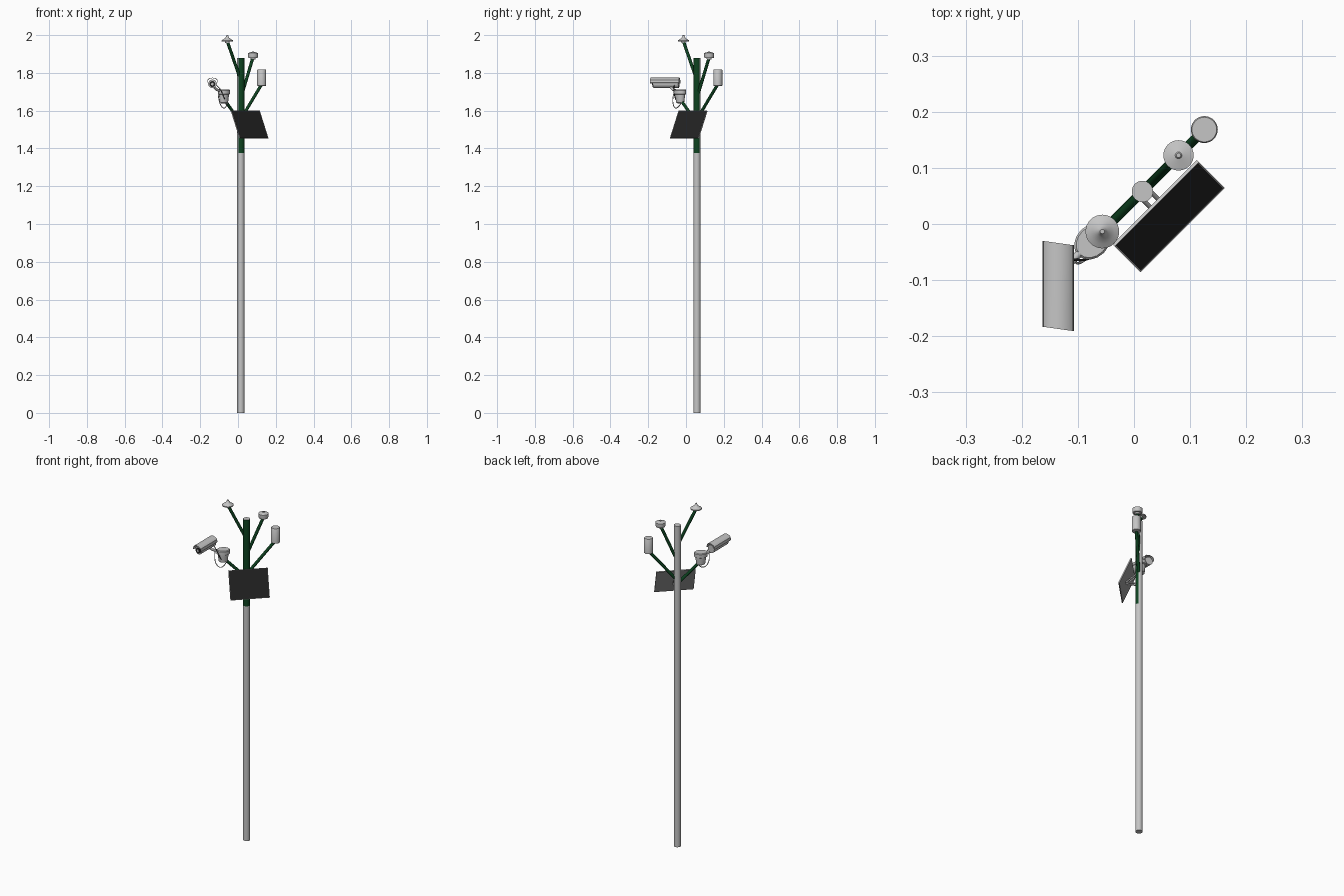
import bpy, bmesh, math
from mathutils import Vector, Matrix

if "Cube" in bpy.data.objects:
    bpy.data.objects.remove(bpy.data.objects["Cube"])

PX, PY = 0.015, 0.058          # pole axis
S = math.sqrt(0.5)


def W(u, v, z):
    """u runs along the branch plane, v points towards the panel side."""
    return Vector((PX + (u + v) * S, PY + (u - v) * S, z))


def material(name, rgb):
    m = bpy.data.materials.new(name)
    m.diffuse_color = (*rgb, 1)
    m.use_nodes = True
    m.node_tree.nodes["Principled BSDF"].inputs["Base Color"].default_value = m.diffuse_color
    return m


GREY = material("light grey", (0.56, 0.56, 0.56))
GREEN = material("dark green", (0.004, 0.055, 0.014))
BLACK = material("panel black", (0.017, 0.017, 0.017))
BACK = material("panel back grey", (0.32, 0.32, 0.32))


def finish(name, bm, mats, smooth=True):
    bmesh.ops.recalc_face_normals(bm, faces=bm.faces)
    me = bpy.data.meshes.new(name)
    bm.to_mesh(me)
    bm.free()
    for m in mats:
        me.materials.append(m)
    ob = bpy.data.objects.new(name, me)
    bpy.context.collection.objects.link(ob)
    if smooth:
        bpy.context.view_layer.objects.active = ob
        ob.select_set(True)
        bpy.ops.object.shade_smooth_by_angle(angle=math.radians(35))
        ob.select_set(False)
    return ob


def lathe(name, profile, centre, mats, n=32, rule=None, squash=1.0):
    """Turn (radius, z) pairs round a vertical axis at centre."""
    bm = bmesh.new()
    rings = []
    for r, z in profile:
        ring = []
        for i in range(n):
            a = 2 * math.pi * i / n
            off = W(r * math.cos(a), r * squash * math.sin(a), z) - W(0, 0, 0)
            ring.append(bm.verts.new((centre.x + off.x, centre.y + off.y, z)))
        rings.append(ring)
    for a, b in zip(rings, rings[1:]):
        for i in range(n):
            j = (i + 1) % n
            bm.faces.new((a[i], a[j], b[j], b[i]))
    bm.faces.new(rings[0])
    bm.faces.new(rings[-1])
    bmesh.ops.recalc_face_normals(bm, faces=bm.faces)
    if rule:
        for f in bm.faces:
            f.material_index = rule(f)
    return finish(name, bm, mats)


def tube(name, pts, r, mat, smooth=False):
    cu = bpy.data.curves.new(name, 'CURVE')
    cu.dimensions = '3D'
    cu.bevel_depth = r
    cu.bevel_resolution = 3
    cu.use_fill_caps = True
    sp = cu.splines.new('NURBS' if smooth else 'POLY')
    sp.points.add(len(pts) - 1)
    for p, q in zip(sp.points, pts):
        p.co = (*q, 1)
    if smooth:
        sp.use_endpoint_u = True
        sp.order_u = 4
        sp.resolution_u = 6
    cu.materials.append(mat)
    ob = bpy.data.objects.new(name, cu)
    bpy.context.collection.objects.link(ob)


def prism(name, pts, y0, y1, mat, shear=0.0):
    """Extrude an (x, z) outline along y, with optional skewed ends."""
    bm = bmesh.new()
    loops = [[bm.verts.new((x, y - shear * (x + 0.135), z)) for x, z in pts]
             for y in (y0, y1)]
    n = len(pts)
    for i in range(n):
        j = (i + 1) % n
        bm.faces.new((loops[0][i], loops[0][j], loops[1][j], loops[1][i]))
    for l in loops:
        bm.faces.new(l)
    return finish(name, bm, [mat])


def circle(x, z, r, n=16):
    return [(x + r * math.cos(2 * math.pi * (i + .5) / n),
             z + r * math.sin(2 * math.pi * (i + .5) / n)) for i in range(n)]


# Pole: the upper half facing the panel is green
def pole_rule(f):
    c, n = f.calc_center_median(), f.normal
    return int(c.z > 1.375 and abs(n.z) < 0.5 and n.x - n.y > 0)


lathe("pole", [(0.019, 0), (0.019, 1.375), (0.019, 1.88)], W(0, 0, 0),
      [GREY, GREEN], 32, pole_rule)

# Branches
for name, z0, u1, z1 in (("wind_branch", 1.76, -0.101, 1.967),
                         ("puck_branch", 1.667, 0.091, 1.882),
                         ("canister_branch", 1.555, 0.156, 1.74),
                         ("camera_branch", 1.535, -0.12, 1.655)):
    tube(name, [W(0, 0, z0), W(u1, 0, z1)], 0.0085, GREEN)

# Sensors on the branch tips
lathe("cone_sensor", [(0.011, 1.958), (0.012, 1.966), (0.03, 1.966), (0.03, 1.972),
                      (0.022, 1.977), (0.010, 1.986), (0.005, 1.996), (0.004, 2.0)],
      W(-0.101, 0, 0), [GREY])
lathe("puck_sensor", [(0.012, 1.872), (0.014, 1.88), (0.025, 1.88), (0.027, 1.888),
                      (0.027, 1.905), (0.006, 1.911), (0.004, 1.914)],
      W(0.091, 0, 0), [GREY])
lathe("canister_sensor", [(0.022, 1.731), (0.024, 1.733), (0.024, 1.815), (0.022, 1.818)],
      W(0.156, 0, 0), [GREY])

# Dome camera housing
lathe("dome_camera", [(0.012, 1.637), (0.024, 1.643), (0.028, 1.672), (0.029, 1.685),
                      (0.036, 1.688), (0.036, 1.708), (0.032, 1.712)],
      W(-0.126, 0, 0), [GREY], 16, squash=0.8)

# Bullet camera: body, curved hood, lens
prism("bullet_body", circle(-0.135, 1.742, 0.023), -0.172, -0.038, GREY, 0.14)
outer = [(-0.163, 1.748), (-0.161, 1.763), (-0.153, 1.771), (-0.135, 1.775),
         (-0.117, 1.771), (-0.109, 1.763), (-0.107, 1.748)]
inner = [(-0.135 + (x + 0.135) * 0.93, z - 0.003) for x, z in reversed(outer)]
prism("bullet_hood", outer + inner, -0.187, -0.034, GREY, 0.14)
prism("lens_ring", circle(-0.136, 1.741, 0.016), -0.176, -0.171, BLACK, 0.14)
prism("lens_glass", circle(-0.136, 1.741, 0.007), -0.178, -0.175, GREY, 0.14)

# Camera bracket and hanging cables
tube("bullet_bracket", [(-0.13, -0.085, 1.73), (-0.115, -0.07, 1.712),
                        (-0.09, -0.045, 1.703)], 0.007, GREY)
tube("upper_cable", [(-0.125, -0.06, 1.735), (-0.1, -0.065, 1.735), (-0.085, -0.068, 1.70),
                     (-0.07, -0.055, 1.66)], 0.0022, BLACK, True)
tube("hanging_cable", [(-0.105, -0.062, 1.70), (-0.105, -0.075, 1.66), (-0.085, -0.065, 1.60),
                       (-0.06, -0.04, 1.615), (-0.055, -0.02, 1.65)], 0.0022, GREY, True)

# Tilted solar panel: grey frame, black cells inset, darker back
bm = bmesh.new()
bmesh.ops.create_cube(bm, size=1)
bmesh.ops.scale(bm, vec=(0.212, 0.006, 0.160), verts=bm.verts)
front = min(bm.faces, key=lambda f: f.calc_center_median().y)
rear = max(bm.faces, key=lambda f: f.calc_center_median().y)
bmesh.ops.inset_individual(bm, faces=[front], thickness=0.0035, depth=-0.001)
front.material_index = 1
rear.material_index = 2
tilt = Matrix.Rotation(math.radians(-24), 4, 'X')
turn = Matrix.Rotation(math.radians(45), 4, 'Z')
bmesh.ops.transform(bm, matrix=Matrix.Translation(W(0.002, 0.064, 1.526)) @ turn @ tilt,
                    verts=bm.verts)
finish("solar_panel", bm, [GREY, BLACK, BACK], False)

# Panel struts
for side in (-1, 1):
    tube("panel_strut", [W(side * 0.01, 0.01, 1.50), W(side * 0.01, 0.068, 1.512)], 0.004, GREY)
    tube("panel_brace", [W(side * 0.01, 0.01, 1.56), W(side * 0.01, 0.068, 1.51)], 0.004, GREY)
